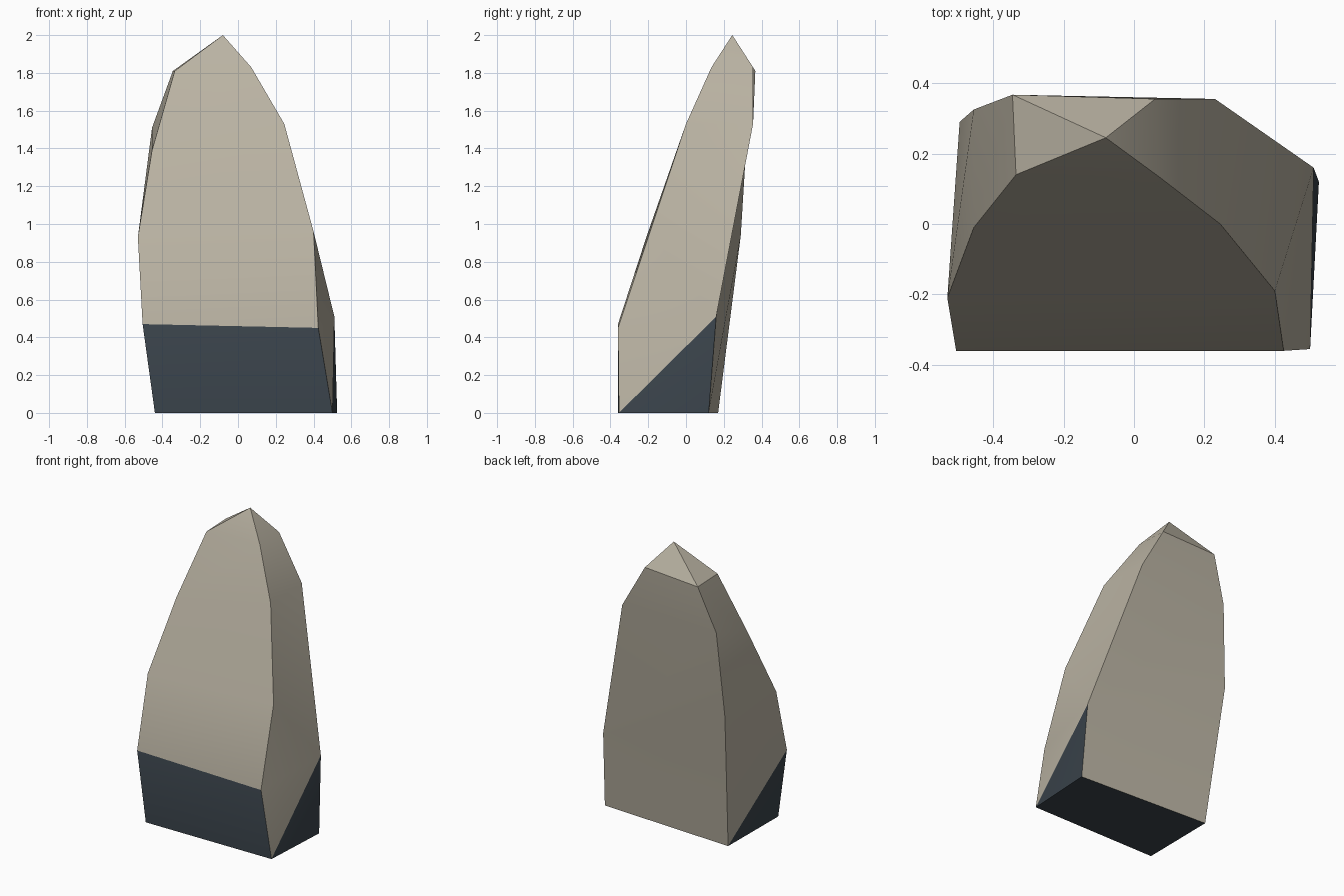
import bpy
import bmesh
import math

if "Cube" in bpy.data.objects:
    bpy.data.objects.remove(bpy.data.objects["Cube"])


def material(name, rgb):
    m = bpy.data.materials.new(name)
    m.diffuse_color = (*rgb, 1)
    m.use_nodes = True
    m.node_tree.nodes["Principled BSDF"].inputs["Base Color"].default_value = m.diffuse_color
    return m


# Outlines of the stone, bottom to top, on each of its four long corners
front_left = [(-.44, -.36, 0), (-.505, -.36, .47), (-.53, -.21, .93),
              (-.455, -.01, 1.39), (-.335, .14, 1.81)]
front_right = [(.50, -.355, 0), (.425, -.36, .45), (.40, -.19, .96),
               (.245, 0, 1.53), (.07, .135, 1.83)]
back_left = [(-.435, .17, 0), (-.495, .29, .94), (-.455, .325, 1.51), (-.345, .367, 1.81)]
back_right = [(.525, .12, 0), (.51, .16, .51), (.23, .355, 1.53), (.06, .355, 1.83)]

bm = bmesh.new()
FL, FR, BL, BR = ([bm.verts.new(p) for p in pts]
                  for pts in (front_left, front_right, back_left, back_right))
tip = bm.verts.new((-.08, .245, 2))


def face(*verts, slot=0):
    bm.faces.new(verts).material_index = slot


# Front and back, laid in bands between the left and right outlines
for i in range(4):
    face(FL[i], FR[i], FR[i + 1], FL[i + 1], slot=1 if i == 0 else 0)
for i in range(3):
    face(BR[i], BL[i], BL[i + 1], BR[i + 1])

# Dark underside and lower corner chips
face(FL[0], BL[0], BR[0], FR[0], slot=1)
face(FR[0], BR[0], BR[1], slot=1)
face(FL[0], FL[1], BL[0], slot=1)

# Right side
face(FR[0], BR[1], FR[1])
face(FR[1], BR[1], FR[2])
face(FR[2], BR[1], BR[2], FR[3])
face(FR[3], BR[2], BR[3], FR[4])

# Left side
face(FL[1], BL[1], BL[0])
face(FL[1], FL[2], BL[1])
face(FL[2], BL[2], BL[1])
face(FL[2], FL[3], BL[2])
face(FL[3], FL[4], BL[3], BL[2])

# Pointed top
crown = [FL[4], FR[4], BR[3], BL[3]]
for a, b in zip(crown, crown[1:] + crown[:1]):
    face(a, b, tip)

bmesh.ops.recalc_face_normals(bm, faces=bm.faces)
mesh = bpy.data.meshes.new("standing_stone")
bm.to_mesh(mesh)
bm.free()
mesh.materials.append(material("pale stone", (.49, .45, .365)))
mesh.materials.append(material("dark slate", (.042, .056, .070)))
stone = bpy.data.objects.new("standing_stone", mesh)
bpy.context.collection.objects.link(stone)

# Soft shading across shallow bends, crisp main edges
bpy.context.view_layer.objects.active = stone
stone.select_set(True)
bpy.ops.object.shade_smooth_by_angle(angle=math.radians(30))
